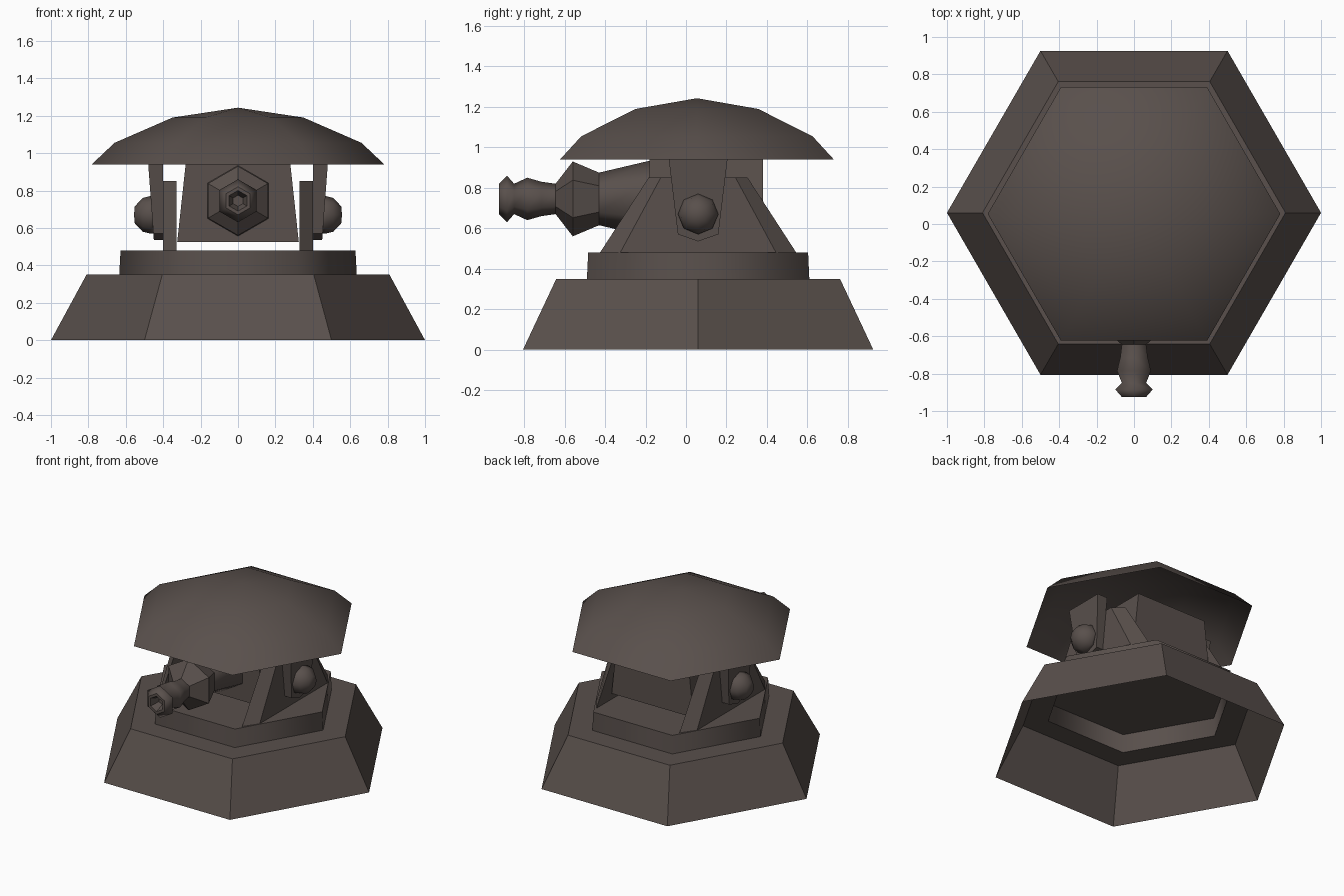
import bpy, bmesh, math

if "Cube" in bpy.data.objects:
    bpy.data.objects.remove(bpy.data.objects["Cube"])

CY = 0.06      # centre of the hexagonal body in y
GUN_Z = 0.745  # height of the barrel axis

metal = bpy.data.materials.new("dark_brown_metal")
metal.diffuse_color = (0.1, 0.08, 0.072, 1)
metal.use_nodes = True
metal.node_tree.nodes["Principled BSDF"].inputs["Base Color"].default_value = metal.diffuse_color


def skin(name, loops, cap_start=True, cap_end=True, smooth=False):
    """Join matching vertex loops with quads and optional end caps."""
    bm = bmesh.new()
    rings = [[bm.verts.new(p) for p in loop] for loop in loops]
    n = len(rings[0])
    for a, b in zip(rings, rings[1:]):
        for i in range(n):
            j = (i + 1) % n
            bm.faces.new((a[i], a[j], b[j], b[i]))
    if cap_start:
        bm.faces.new(rings[0])
    if cap_end:
        bm.faces.new(rings[-1])
    bmesh.ops.remove_doubles(bm, verts=bm.verts, dist=0.0005)
    bmesh.ops.recalc_face_normals(bm, faces=bm.faces)
    for f in bm.faces:
        f.smooth = smooth
    mesh = bpy.data.meshes.new(name)
    bm.to_mesh(mesh)
    bm.free()
    mesh.materials.append(metal)
    obj = bpy.data.objects.new(name, mesh)
    bpy.context.collection.objects.link(obj)
    return obj


def rings(profile, axis, sides=6):
    """Loops of (radius, position) pairs turned about one axis."""
    out = []
    for r, h in profile:
        loop = []
        for i in range(sides):
            a = math.tau * i / sides
            c, s = r * math.cos(a), r * math.sin(a)
            loop.append({"z": (c, CY + s, h),
                         "y": (s, h, GUN_Z + c),
                         "x": (h, CY + s, 0.67 + c)}[axis])
        out.append(loop)
    return out


# Hollow hexagonal base, raised deck rim and deck, open underneath
skin("base", rings([(1, 0), (0.81, 0.35), (0.635, 0.35)], "z"),
     cap_start=False, cap_end=False)
skin("deck_rim", rings([(0.635, 0.35), (0.628, 0.48)], "z"),
     cap_start=False, cap_end=False, smooth=True)
deck = skin("deck", rings([(0.628, 0.48), (0.3, 0.48)], "z"), cap_start=False)
if deck.data.polygons[0].normal.z < 0:
    deck.data.flip_normals()

# Smooth domed roof shell, open underneath
roof = skin("roof", rings([(0.782, 0.94), (0.66, 1.055), (0.35, 1.19), (0.0001, 1.243)], "z"),
            cap_start=False, cap_end=False, smooth=True)
roof.location.y = -0.006
if roof.data.polygons[0].normal.z < 0:
    roof.data.flip_normals()

# Tapered housing between the deck and the roof
skin("housing", [[(-w, -0.18, z), (w, -0.18, z), (w, 0.38, z), (-w, 0.38, z)]
                 for w, z in ((0.325, 0.525), (0.28, 0.94))])

# Barrel: root cone, faceted collar, slim tube and hollow muzzle
skin("barrel_root", rings([(0.19, -0.175), (0.13, -0.43)], "y"), smooth=True,
     cap_start=False, cap_end=False)
skin("barrel_collar", rings([(0.13, -0.43), (0.185, -0.56), (0.075, -0.645)], "y"),
     cap_start=False, cap_end=False)
skin("barrel_tube", rings([(0.075, -0.645), (0.085, -0.715), (0.105, -0.785),
                           (0.075, -0.85), (0.115, -0.885), (0.075, -0.925)], "y"),
     cap_start=False, cap_end=False, smooth=True)
muzzle = skin("muzzle_bore", rings([(0.075, -0.925), (0.055, -0.925), (0.03, -0.86)], "y"),
              cap_start=False)
if muzzle.data.polygons[0].normal.y > 0:
    muzzle.data.flip_normals()

# Side supports, hangers and pivot knobs, on both sides
for side, label in ((-1, "left"), (1, "right")):
    def trapezoid(x, bottom, top):
        return [(side * x, CY - bottom, 0.48), (side * x, CY + bottom, 0.48),
                (side * x, CY + top, 0.85), (side * x, CY - top, 0.85)]
    skin(label + "_support", [trapezoid(0.33, 0.485, 0.245),
                              trapezoid(0.40, 0.385, 0.185)])

    outline = [(-0.145, 0.94), (0.145, 0.94), (0.1, 0.57), (0, 0.535), (-0.1, 0.57)]
    skin(label + "_hanger",
         [[(side * 0.40, CY + y, z) for y, z in outline],
          [(side * (0.45 + 0.03 * (z - 0.535) / 0.405), CY + y, z) for y, z in outline]])

    skin(label + "_pivot_knob",
         rings([(0.1, side * 0.445), (0.1, side * 0.47), (0.09, side * 0.51),
                (0.045, side * 0.552), (0.0001, side * 0.556)], "x", 8),
         cap_end=False, smooth=True)
